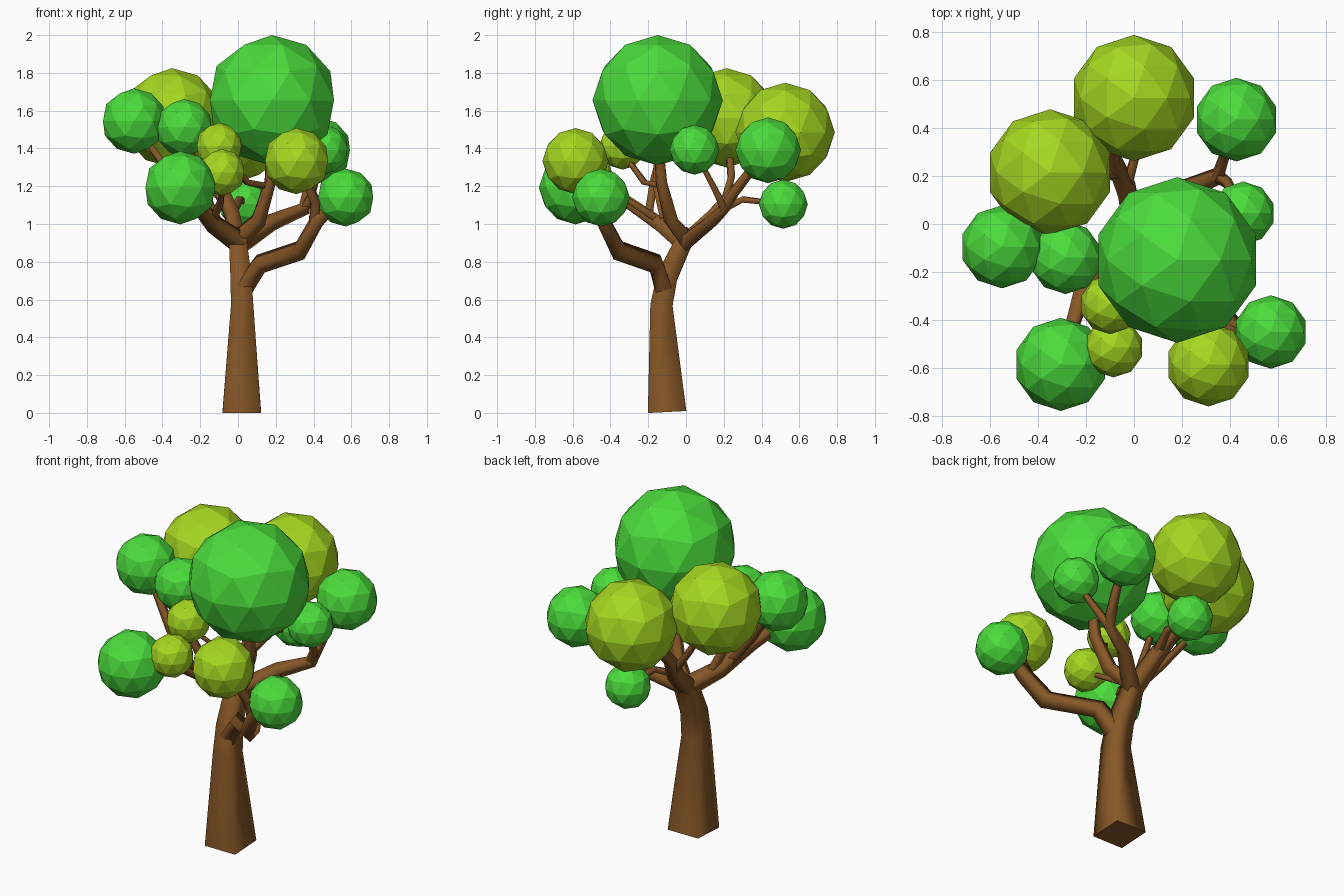
import bpy, bmesh
from mathutils import Vector


def material(name, rgb):
    m = bpy.data.materials.new(name)
    m.diffuse_color = (*rgb, 1)
    return m


BARK = material("bark", (0.24, 0.095, 0.02))
GREEN = material("green_leaves", (0.07, 0.72, 0.045))
OLIVE = material("olive_leaves", (0.38, 0.68, 0.015))


def limb(name, path):
    """Four-sided tapering limb; path points are (x, y, z, half width)."""
    pts = [Vector(p[:3]) for p in path]
    bm = bmesh.new()
    rings, u, last = [], Vector((1, 0, 0)), None
    for i, p in enumerate(pts):
        t = Vector()
        if i > 0:
            t += (p - pts[i - 1]).normalized()
        if i < len(pts) - 1:
            t += (pts[i + 1] - p).normalized()
        t.normalize()
        if last:
            u = last.rotation_difference(t) @ u
        u = (u - t * u.dot(t)).normalized()
        v, r, last = t.cross(u), path[i][3], t
        rings.append([bm.verts.new(p + (u * a + v * b) * r)
                      for a, b in ((-1, -1), (1, -1), (1, 1), (-1, 1))])
    for a, b in zip(rings, rings[1:]):
        for k in range(4):
            bm.faces.new((a[k], a[(k + 1) % 4], b[(k + 1) % 4], b[k])).smooth = True
    bm.faces.new(rings[0][::-1])
    bm.faces.new(rings[-1])
    me = bpy.data.meshes.new(name)
    bm.to_mesh(me)
    bm.free()
    me.materials.append(BARK)
    ob = bpy.data.objects.new(name, me)
    bpy.context.collection.objects.link(ob)


def leaf_ball(name, x, y, z, r, mat):
    bpy.ops.mesh.primitive_ico_sphere_add(subdivisions=2, radius=r, location=(x, y, z))
    ob = bpy.context.object
    ob.name = name
    ob.data.materials.append(mat)


# Trunk
limb("trunk", [(.02, -.1, .005, .102), (.022, -.13, .57, .059), (.015, -.1, .72, .055),
               (0, -.02, .89, .047), (.01, .03, .96, .038)])

# Main branches
limb("front_right_branch", [(.03, -.12, .66, .045), (.12, -.16, .79, .04),
                            (.33, -.36, .86, .04), (.42, -.44, 1.02, .034), (.54, -.45, 1.14, .025)])
limb("back_right_branch", [(0, -.02, .89, .04), (.18, .13, 1.01, .032), (.35, .2, 1.08, .026),
                           (.38, .29, 1.22, .02), (.42, .42, 1.38, .015)])
limb("back_branch", [(0, -.03, .88, .042), (-.03, .14, 1.04, .036), (-.09, .28, 1.2, .027),
                     (-.03, .45, 1.42, .018)])
limb("left_branch", [(.01, -.02, .9, .042), (-.13, -.14, 1.0, .036), (-.22, -.3, 1.11, .03),
                     (-.29, -.53, 1.18, .02)])
limb("crown_branch", [(.01, 0, .92, .04), (.11, -.08, 1.02, .032), (.17, -.13, 1.22, .025),
                      (.18, -.15, 1.5, .018)])

# Twigs
twigs = [
    [(.4, -.42, .99, .027), (.41, -.48, 1.12, .024), (.33, -.57, 1.3, .015)],
    [(.35, .2, 1.08, .02), (.39, .17, 1.15, .017), (.45, .06, 1.36, .012)],
    [(-.03, .16, 1.06, .02), (.01, .3, 1.13, .016), (.03, .48, 1.11, .012)],
    [(-.06, .2, 1.1, .022), (-.18, .24, 1.25, .018), (-.33, .22, 1.5, .014)],
    [(-.17, -.2, 1.04, .022), (-.33, -.17, 1.23, .02), (-.53, -.1, 1.5, .014)],
    [(-.1, -.11, 1.0, .02), (-.19, -.16, 1.2, .017), (-.27, -.15, 1.46, .012)],
    [(.15, -.12, 1.2, .015), (.05, -.22, 1.22, .013), (-.09, -.33, 1.37, .01)],
    [(-.13, -.16, 1.03, .018), (-.09, -.3, 1.12, .015), (-.09, -.49, 1.24, .011)],
]
for i, t in enumerate(twigs):
    limb(f"twig_{i + 1}", t)

# Leaf balls
balls = [
    (.18, -.15, 1.655, .345, GREEN), (0, .525, 1.485, .263, OLIVE),
    (-.35, .215, 1.562, .263, OLIVE), (.427, .435, 1.39, .174, GREEN),
    (-.55, -.095, 1.545, .173, GREEN), (-.285, -.14, 1.51, .152, GREEN),
    (-.305, -.585, 1.192, .194, GREEN), (.31, -.585, 1.333, .175, OLIVE),
    (.57, -.45, 1.14, .153, GREEN), (.455, .045, 1.393, .132, GREEN),
    (-.1, -.335, 1.412, .124, OLIVE), (-.085, -.515, 1.273, .124, OLIVE),
    (.03, .515, 1.105, .13, GREEN),
]
for i, b in enumerate(balls):
    leaf_ball(f"leaf_ball_{i + 1}", *b)
